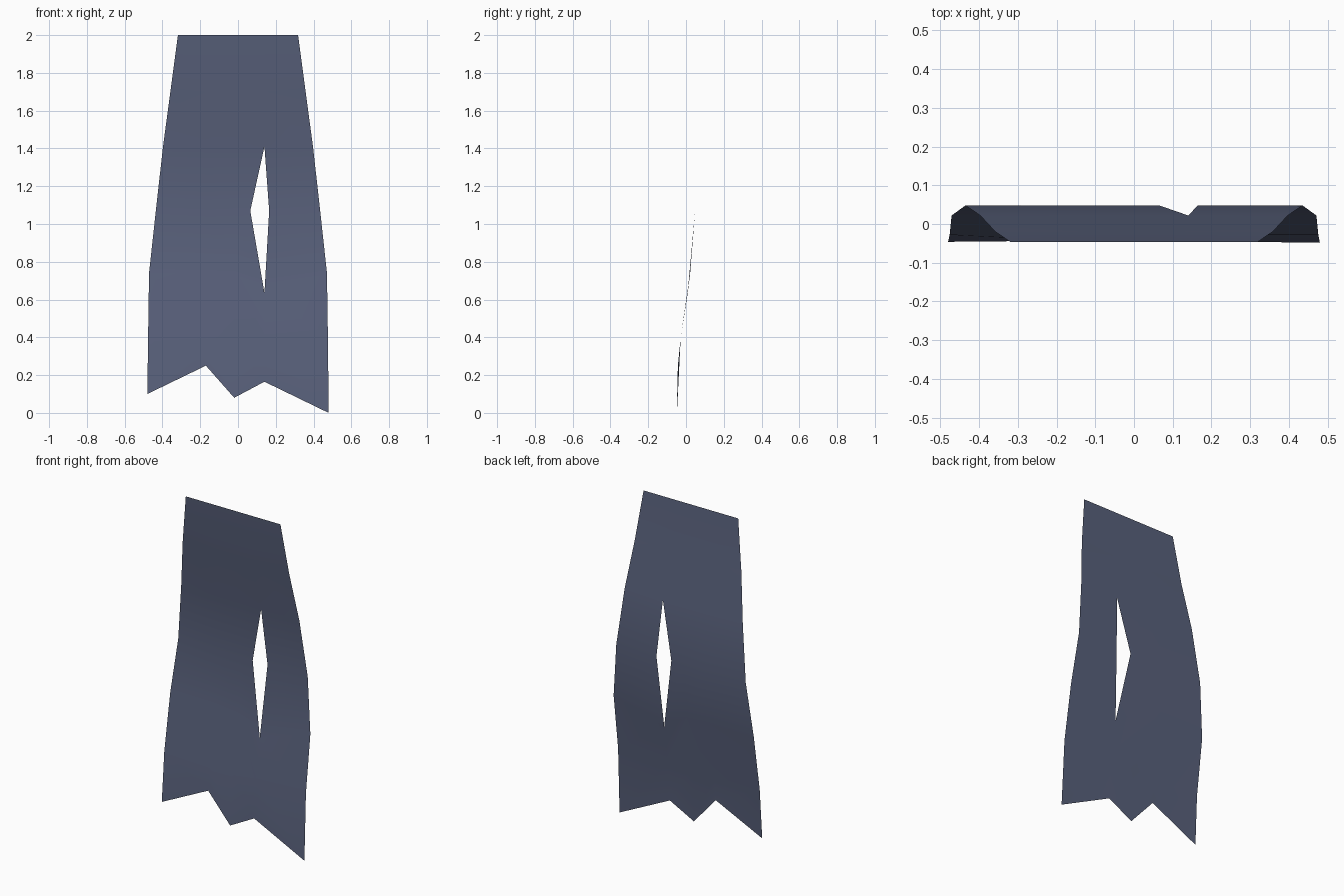
import bpy, bmesh

if "Cube" in bpy.data.objects:
    bpy.data.objects.remove(bpy.data.objects["Cube"])

# Rows of the cloth from top to bottom: height, wave depth, half width
rows = [(2.0, -0.047, 0.318), (1.7, -0.020, 0.358), (1.41, 0.022, 0.397),
        (1.07, 0.048, 0.435), (0.74, 0.022, 0.471), (0.40, -0.028, 0.476)]
# Inner columns as fractions of the half width
fractions = [-1, -0.36, -0.04, 0.30, 1]
# Torn hem: x, y, z
hem = [(-0.48, -0.046, 0.10), (-0.17, -0.043, 0.25), (-0.02, -0.047, 0.08),
       (0.14, -0.045, 0.165), (0.48, -0.048, 0.0)]

bm = bmesh.new()
left, right = [], []   # vertex grids; they differ only where the slit opens
for i, (z, y, w) in enumerate(rows):
    pts = [[f * w, y, z] for f in fractions]
    if i in (2, 4):
        pts[3][0] = 0.14
    if i == 3:
        pts[3][0] = 0.065
    if i == 4:
        pts[3][1:] = [0.009, 0.635]
    verts = [bm.verts.new(p) for p in pts]
    left.append(verts)
    right.append(list(verts))
    if i == 3:
        right[i][3] = bm.verts.new((0.165, y, z))
last = [bm.verts.new(p) for p in hem]
left.append(last)
right.append(last)

for r in range(len(left) - 1):
    for c in range(4):
        g = right if c == 3 else left
        bm.faces.new((g[r][c], g[r + 1][c], g[r + 1][c + 1], g[r][c + 1]))

mesh = bpy.data.meshes.new("torn_cloth")
bm.to_mesh(mesh)
bm.free()
cloth = bpy.data.objects.new("torn_cloth", mesh)
bpy.context.collection.objects.link(cloth)
mesh.shade_smooth()

# Dark blue cloth colour
mat = bpy.data.materials.new("cloth_blue")
mat.diffuse_color = (0.10, 0.12, 0.20, 1)
mat.use_nodes = True
mat.node_tree.nodes["Principled BSDF"].inputs["Base Color"].default_value = mat.diffuse_color
mesh.materials.append(mat)
